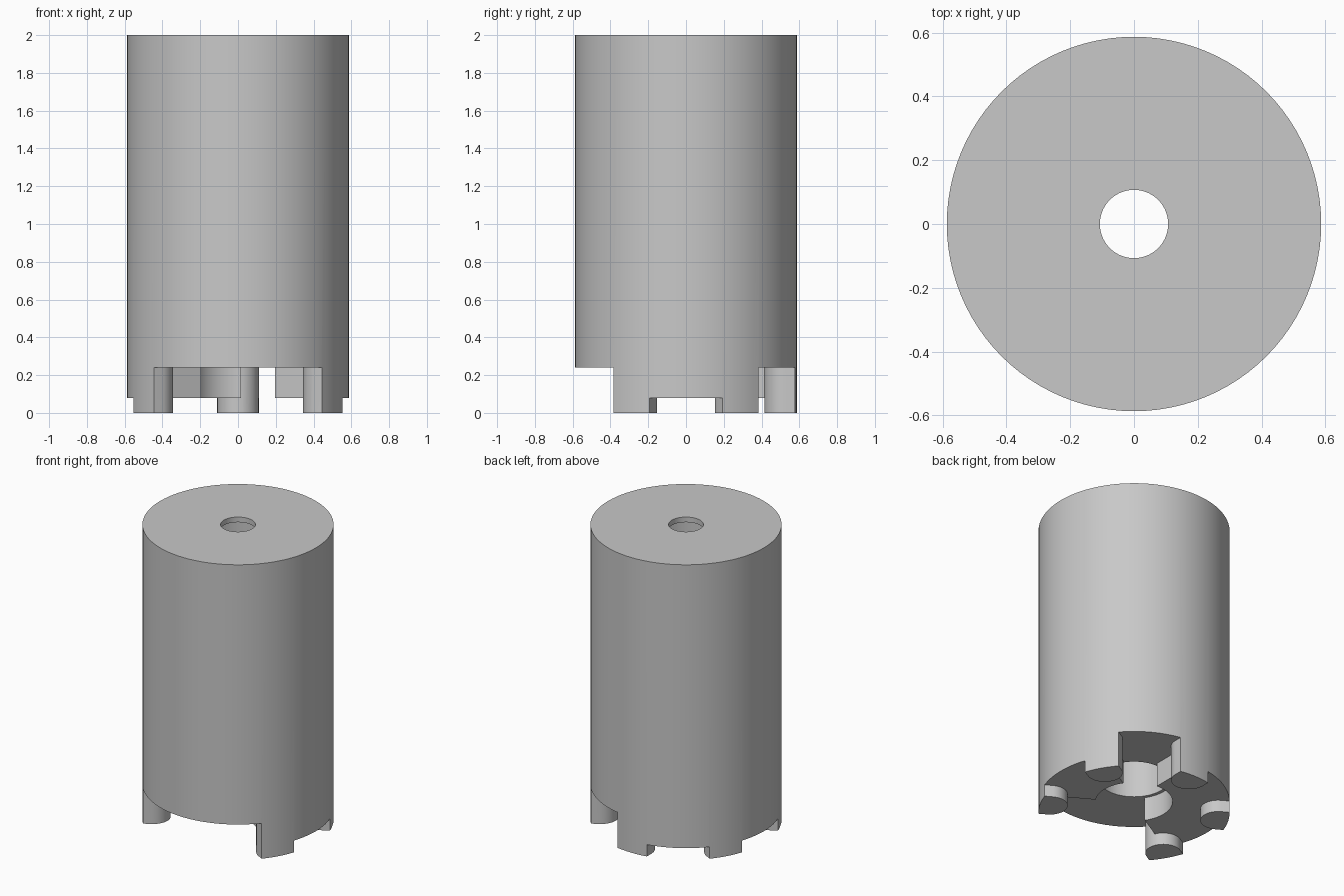
import bpy
import bmesh
from math import radians, sin, cos, asin, sqrt, pi

cube = bpy.data.objects.get("Cube")
if cube:
    bpy.data.objects.remove(cube, do_unlink=True)

OUTER, HUB, CAVITY, BORE = 0.587, 0.237, 0.216, 0.107
HEIGHT, PLATE_Z, POCKET_Z = 2.0, 0.08, 0.24
FOOT_R, FOOT_C, RIB = 0.11, 0.525, 0.016   # foot radius, its centre distance, rib half width
REACH = 0.7                                # cutters extend past the outer wall
FEET = [30, 90, 150, 210, 330]

grey = bpy.data.materials.new("grey")
grey.use_nodes = True
colour = (0.58, 0.58, 0.58, 1)
grey.diffuse_color = colour
grey.node_tree.nodes["Principled BSDF"].inputs["Base Color"].default_value = colour


def make_object(name, bm):
    bmesh.ops.recalc_face_normals(bm, faces=bm.faces)
    mesh = bpy.data.meshes.new(name)
    bm.to_mesh(mesh)
    bm.free()
    mesh.materials.append(grey)
    obj = bpy.data.objects.new(name, mesh)
    bpy.context.collection.objects.link(obj)
    return obj


def lathe(name, profile, sides):
    bm = bmesh.new()
    rings = [[bm.verts.new((r * cos(2 * pi * i / sides), r * sin(2 * pi * i / sides), z))
              for i in range(sides)] for r, z in profile]
    for a, b in zip(rings, rings[1:] + rings[:1]):
        for i in range(sides):
            j = (i + 1) % sides
            bm.faces.new((a[i], a[j], b[j], b[i]))
    return make_object(name, bm)


def prism(name, outline, z0, z1):
    bm = bmesh.new()
    low = [bm.verts.new((x, y, z0)) for x, y in outline]
    high = [bm.verts.new((x, y, z1)) for x, y in outline]
    bm.faces.new(low)
    bm.faces.new(high)
    for i in range(len(low)):
        j = (i + 1) % len(low)
        bm.faces.new((low[i], low[j], high[j], high[i]))
    return make_object(name, bm)


def arc(radius, start, end):
    """Interior points of an arc about the axis, angles in radians."""
    n = max(4, int((end - start) / 0.07))
    return [(radius * cos(start + (end - start) * i / n),
             radius * sin(start + (end - start) * i / n)) for i in range(1, n)]


def foot_side(azimuth, side, rib):
    """One side of a round-nosed foot, from the inside out."""
    local = [(sqrt(HUB ** 2 - rib ** 2), rib)] if rib else []
    first, steps = asin(rib / FOOT_R), 12
    for i in range(steps + 1):
        t = first + (pi / 2 - first) * i / steps
        local.append((FOOT_C - FOOT_R * cos(t), FOOT_R * sin(t)))
    local.append((sqrt(REACH ** 2 - FOOT_R ** 2), FOOT_R))
    c, s = cos(radians(azimuth)), sin(radians(azimuth))
    return [(u * c - side * v * s, u * s + side * v * c) for u, v in local]


def outer_arc(a, b):
    d = asin(FOOT_R / REACH)
    return arc(REACH, radians(a) + d, radians(b) - d)


def hub_arc(a, b, grow):
    d = grow * asin(RIB / HUB)
    return arc(HUB, radians(a) + d, radians(b) - d)


def lobe(a, b):
    """Open pocket between the feet at two azimuths."""
    return foot_side(a, 1, RIB) + outer_arc(a, b) + foot_side(b, -1, RIB)[::-1]


# Hollow cylinder with a thin, bored top
body = lathe("cylinder_body", [(CAVITY, 0), (OUTER, 0), (OUTER, HEIGHT), (BORE, HEIGHT),
                               (BORE, HEIGHT - 0.035), (CAVITY, HEIGHT - 0.035)], 96)

# Everything between the feet, up to the plate
gaps = []
for a, b in zip(FEET, FEET[1:] + [FEET[0] + 360]):
    gaps += foot_side(a, -1, 0)[::-1] + foot_side(a, 1, 0)[1:] + outer_arc(a, b)
foot_cutter = prism("foot_cutter", gaps, -0.2, PLATE_Z)

# Hub recess with the wide front pocket and the narrow back pocket
pocket = (lobe(210, 330) + hub_arc(330, 390, -1)
          + lobe(30, 90) + hub_arc(90, 210, -1))
pocket_cutter = prism("pocket_cutter", pocket, PLATE_Z - 0.03, POCKET_Z)

bpy.ops.object.select_all(action='DESELECT')
body.select_set(True)
bpy.context.view_layer.objects.active = body
for cutter in (foot_cutter, pocket_cutter):
    cutter.hide_render = True
    mod = body.modifiers.new(cutter.name, 'BOOLEAN')
    mod.operation = 'DIFFERENCE'
    mod.solver = 'EXACT'
    mod.object = cutter
    bpy.ops.object.modifier_apply(modifier=mod.name)
    bpy.data.objects.remove(cutter, do_unlink=True)

bpy.ops.object.shade_smooth_by_angle(angle=radians(30))
